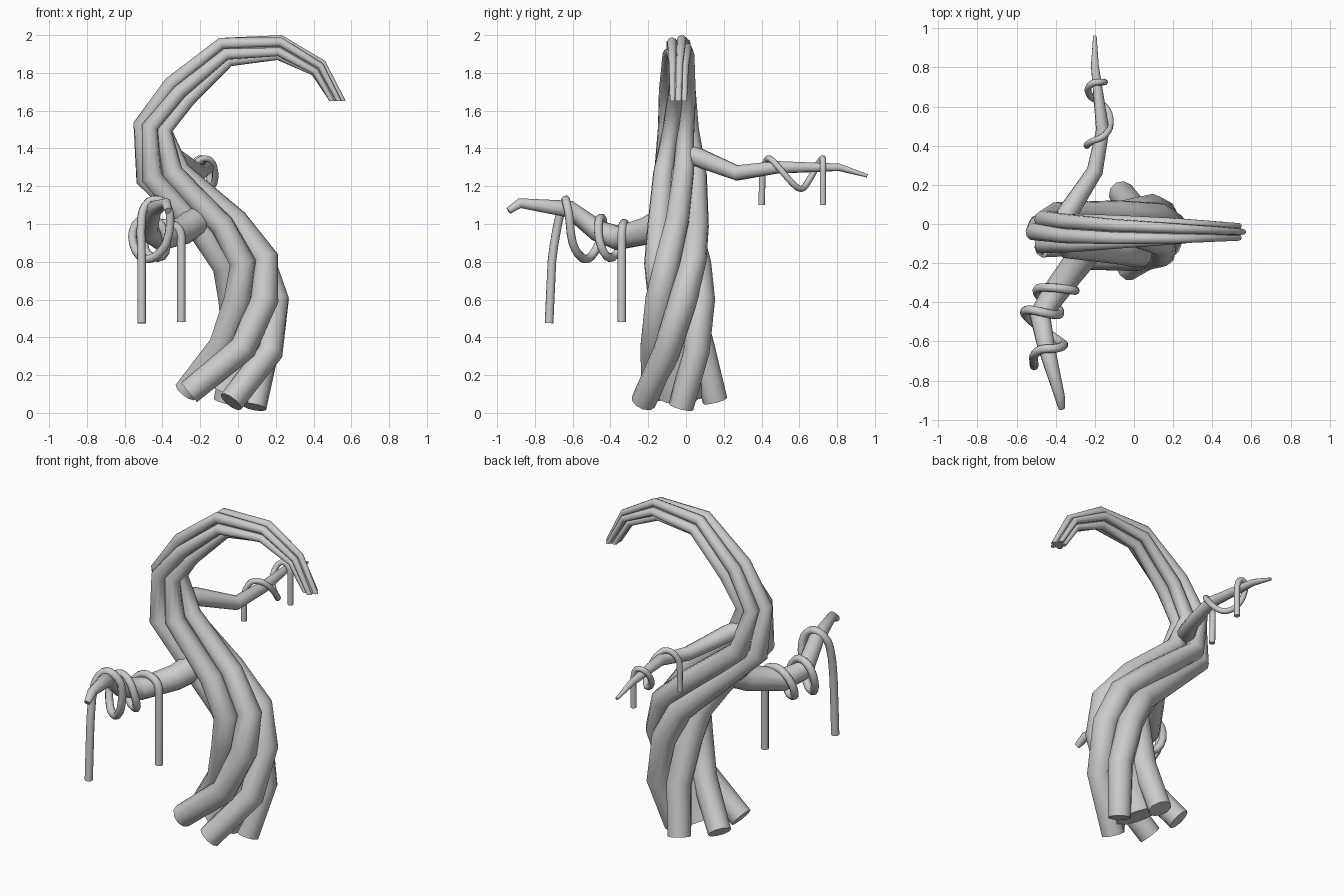
import bpy, bmesh, math
from mathutils import Vector

if "Cube" in bpy.data.objects:
    bpy.data.objects.remove(bpy.data.objects["Cube"])


def tube(name, pts, radii, sides=10, end_dir=None):
    """Capped tube along a polyline, with a radius at every point."""
    pts = [Vector(p) for p in pts]
    if not isinstance(radii, (list, tuple)):
        radii = [radii] * len(pts)
    bm = bmesh.new()
    rings, n, last = [], None, len(pts) - 1
    for i, (p, r) in enumerate(zip(pts, radii)):
        a = (p - pts[i - 1]).normalized() if i else Vector()
        b = (pts[i + 1] - p).normalized() if i < last else Vector()
        t = (a + b).normalized()
        if i == last and end_dir:
            t = Vector(end_dir)
        if n is None:
            n = t.orthogonal()
        n = (n - t * n.dot(t)).normalized()
        m = t.cross(n)
        rings.append([bm.verts.new(p + r * (math.cos(k * math.tau / sides) * n
                                            + math.sin(k * math.tau / sides) * m))
                      for k in range(sides)])
    for lo, hi in zip(rings, rings[1:]):
        for k in range(sides):
            j = (k + 1) % sides
            bm.faces.new((lo[k], lo[j], hi[j], hi[k]))
    bm.faces.new(rings[0][::-1])
    bm.faces.new(rings[-1])
    me = bpy.data.meshes.new(name)
    bm.to_mesh(me)
    bm.free()
    ob = bpy.data.objects.new(name, me)
    bpy.context.collection.objects.link(ob)
    bpy.ops.object.select_all(action='DESELECT')
    ob.select_set(True)
    bpy.context.view_layer.objects.active = ob
    bpy.ops.object.shade_smooth_by_angle(angle=math.radians(50))
    return ob


def smooth_path(pts, steps=3):
    """Catmull-Rom curve through the points, straight end pieces kept."""
    pts = [Vector(p) for p in pts]
    out = [pts[0]]
    for p0, p1, p2, p3 in zip(pts, pts[1:], pts[2:], pts[3:]):
        m1 = (p2 - p0).normalized() * (p2 - p1).length
        m2 = (p3 - p1).normalized() * (p2 - p1).length
        for s in range(steps):
            t = s / steps
            out.append((2*t**3 - 3*t*t + 1) * p1 + (t**3 - 2*t*t + t) * m1
                       + (3*t*t - 2*t**3) * p2 + (t**3 - t*t) * m2)
    return out + pts[-2:]


# trunk spine: x, z, strand offset, strand radius, twist in degrees
SPINE = [(-0.11, 0.075, 0.20, 0.067, 0), (0.05, 0.34, 0.135, 0.072, 40),
         (0.08, 0.60, 0.12, 0.075, 80), (0.045, 0.80, 0.115, 0.07, 112),
         (-0.11, 0.985, 0.105, 0.064, 137), (-0.40, 1.26, 0.095, 0.057, 157),
         (-0.445, 1.51, 0.067, 0.045, 176), (-0.31, 1.70, 0.065, 0.039, 195),
         (-0.07, 1.915, 0.055, 0.032, 212), (0.22, 1.935, 0.045, 0.025, 226),
         (0.425, 1.825, 0.035, 0.019, 238), (0.525, 1.65, 0.032, 0.015, 248)]
YC = -0.04
centres = [Vector((s[0], YC, s[1])) for s in SPINE]


def strand_path(base):
    path = []
    for i, (x, z, off, r, tw) in enumerate(SPINE):
        t = (centres[min(i + 1, len(SPINE) - 1)] - centres[max(i - 1, 0)]).normalized()
        if i == 0:
            t = Vector((0.22, 0, 0.975))
        elif i < 6:  # lower rings lie close to level
            t = t.lerp(Vector((0, 0, 1)), 0.6).normalized()
        elif i == len(SPINE) - 1:
            t = Vector((0, 0, -1))
        side = Vector((t.z, 0, -t.x))
        a = math.radians(base + tw)
        path.append(centres[i] + off * (math.cos(a) * side + math.sin(a) * Vector((0, 1, 0))))
    return path


# twisted strands around a solid core
for k in range(5):
    tube(f"trunk_strand_{k + 1}", strand_path(-140 + 72 * k), [s[3] for s in SPINE],
         end_dir=(0, 0, -1))
tube("trunk_core", [(-0.06, YC, 0.1)] + centres[1:], [0.13] + [s[2] * 0.9 for s in SPINE[1:]],
     end_dir=(0, 0, -1))

# branches
tube("back_branch",
     [(-0.38, 0.0, 1.37), (-0.33, 0.07, 1.35), (-0.2, 0.27, 1.27), (-0.16, 0.48, 1.30),
      (-0.2, 0.81, 1.30), (-0.2, 0.96, 1.255)],
     [0.055, 0.052, 0.042, 0.034, 0.02, 0.009])
tube("front_branch",
     [(-0.23, -0.12, 1.01), (-0.29, -0.2, 0.965), (-0.41, -0.36, 0.925), (-0.48, -0.47, 0.965),
      (-0.45, -0.62, 1.08), (-0.38, -0.88, 1.11), (-0.37, -0.94, 1.07)],
     [0.08, 0.075, 0.065, 0.057, 0.046, 0.027, 0.018])

# vines coiled round the branches with hanging ends
tube("front_vine", smooth_path(
     [(-0.3, -0.34, 0.48), (-0.3, -0.34, 0.93), (-0.33, -0.335, 0.99), (-0.42, -0.325, 1.0),
      (-0.49, -0.33, 0.93), (-0.48, -0.37, 0.84), (-0.4, -0.42, 0.83), (-0.38, -0.46, 0.92),
      (-0.43, -0.46, 1.02), (-0.52, -0.44, 1.02), (-0.56, -0.45, 0.93), (-0.52, -0.5, 0.83),
      (-0.45, -0.55, 0.82), (-0.38, -0.6, 0.9), (-0.36, -0.62, 1.05), (-0.4, -0.635, 1.12),
      (-0.47, -0.64, 1.12), (-0.51, -0.67, 1.04), (-0.51, -0.71, 0.8), (-0.51, -0.725, 0.475)]),
     0.023, 8)
tube("back_vine", smooth_path(
     [(-0.24, 0.4, 1.1), (-0.24, 0.405, 1.27), (-0.21, 0.425, 1.335), (-0.16, 0.445, 1.345),
      (-0.125, 0.49, 1.30), (-0.125, 0.56, 1.22), (-0.16, 0.61, 1.185), (-0.22, 0.65, 1.23),
      (-0.235, 0.69, 1.30), (-0.21, 0.72, 1.345), (-0.165, 0.725, 1.335), (-0.15, 0.725, 1.27),
      (-0.15, 0.725, 1.1)]),
     0.017, 8)
